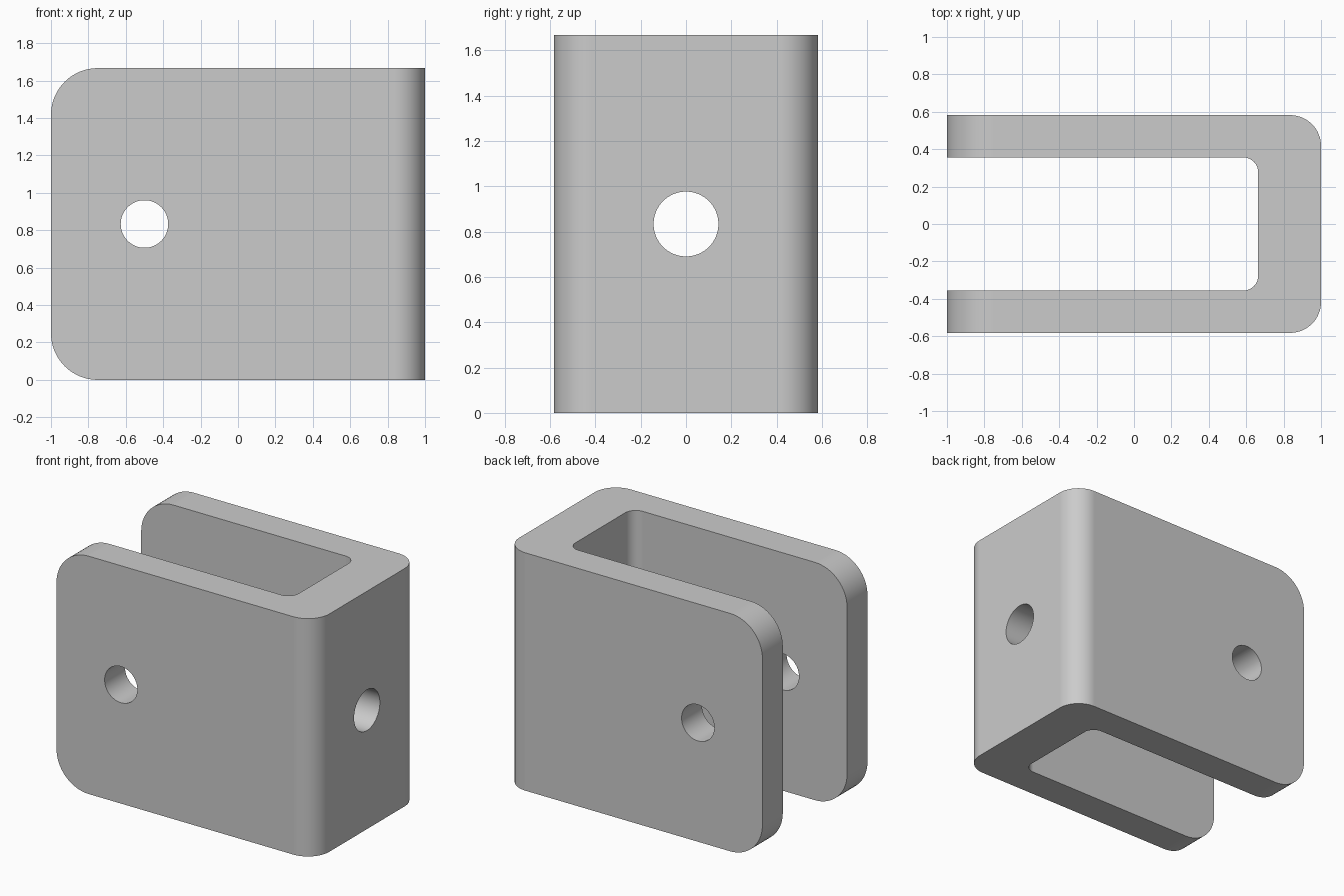
import bpy
import bmesh
from math import pi, radians
from mathutils import Matrix, Vector

HALF_Y, INNER_Y, INNER_X, HEIGHT = 0.582, 0.356, 0.664, 1.667
OUTER_R, INNER_R, CORNER_R = 0.165, 0.08, 0.25
PIN_R, BOLT_R = 0.127, 0.143

cube = bpy.data.objects.get("Cube")
if cube:
    bpy.data.objects.remove(cube, do_unlink=True)

grey = bpy.data.materials.new("plain grey")
grey.use_nodes = True
colour = (0.6, 0.6, 0.6, 1)
grey.diffuse_color = colour
grey.node_tree.nodes["Principled BSDF"].inputs["Base Color"].default_value = colour


def add_object(name, bm):
    bmesh.ops.recalc_face_normals(bm, faces=bm.faces)
    mesh = bpy.data.meshes.new(name)
    bm.to_mesh(mesh)
    bm.free()
    obj = bpy.data.objects.new(name, mesh)
    bpy.context.collection.objects.link(obj)
    mesh.materials.append(grey)
    return obj


def round_edges(bm, rule, radius):
    """Round every straight edge whose direction and midpoint satisfy the rule."""
    edges = [e for e in bm.edges
             if rule((e.verts[0].co - e.verts[1].co).normalized(),
                     (e.verts[0].co + e.verts[1].co) / 2)]
    bmesh.ops.bevel(bm, geom=edges, offset=radius, offset_type='OFFSET',
                    segments=16, profile=0.5, affect='EDGES')


def drill(target, name, centre, radius, axis, depth):
    """Cut a round hole through the target along the given axis."""
    bm = bmesh.new()
    place = Matrix.Translation(centre) @ Matrix.Rotation(pi / 2, 4, axis)
    bmesh.ops.create_cone(bm, cap_ends=True, segments=64, radius1=radius,
                          radius2=radius, depth=depth, matrix=place)
    cutter = add_object(name, bm)
    cutter.hide_render = True
    mod = target.modifiers.new(name, 'BOOLEAN')
    mod.object = cutter
    mod.solver = 'EXACT'
    bpy.ops.object.modifier_apply(modifier=mod.name)
    bpy.data.objects.remove(cutter, do_unlink=True)


# U-shaped body: two side plates joined by a web
half = [(-1, HALF_Y), (1, HALF_Y)]
inner = [(INNER_X, INNER_Y), (-1, INNER_Y)]
outline = half + [(x, -y) for x, y in reversed(half)]
outline += [(x, -y) for x, y in reversed(inner)] + inner
bm = bmesh.new()
base = bm.faces.new([bm.verts.new((x, y, 0)) for x, y in outline])
top = bmesh.ops.extrude_face_region(bm, geom=[base])
bmesh.ops.translate(bm, vec=Vector((0, 0, HEIGHT)),
                    verts=[v for v in top["geom"] if isinstance(v, bmesh.types.BMVert)])
bmesh.ops.recalc_face_normals(bm, faces=bm.faces)

# Rounded bends and rounded free corners of the plates
round_edges(bm, lambda d, m: abs(d.z) > 0.9 and m.x > 0.9, OUTER_R)
round_edges(bm, lambda d, m: abs(d.z) > 0.9 and abs(m.x - INNER_X) < 0.01
            and abs(m.y) < HALF_Y - 0.1, INNER_R)
round_edges(bm, lambda d, m: abs(d.y) > 0.9 and m.x < -0.9, CORNER_R)
bracket = add_object("clevis_bracket", bm)
bpy.context.view_layer.objects.active = bracket
bracket.select_set(True)

# Pin holes through both plates and a bolt hole through the web
drill(bracket, "pin_hole", (-0.5, 0, HEIGHT / 2), PIN_R, 'X', 2)
drill(bracket, "bolt_hole", (0.9, 0, HEIGHT / 2), BOLT_R, 'Y', 1)

# Smooth rounds with flat plates and crisp edges
bpy.ops.object.shade_smooth_by_angle(angle=radians(30))
weighted = bracket.modifiers.new("flat_plates", 'WEIGHTED_NORMAL')
weighted.keep_sharp = True
